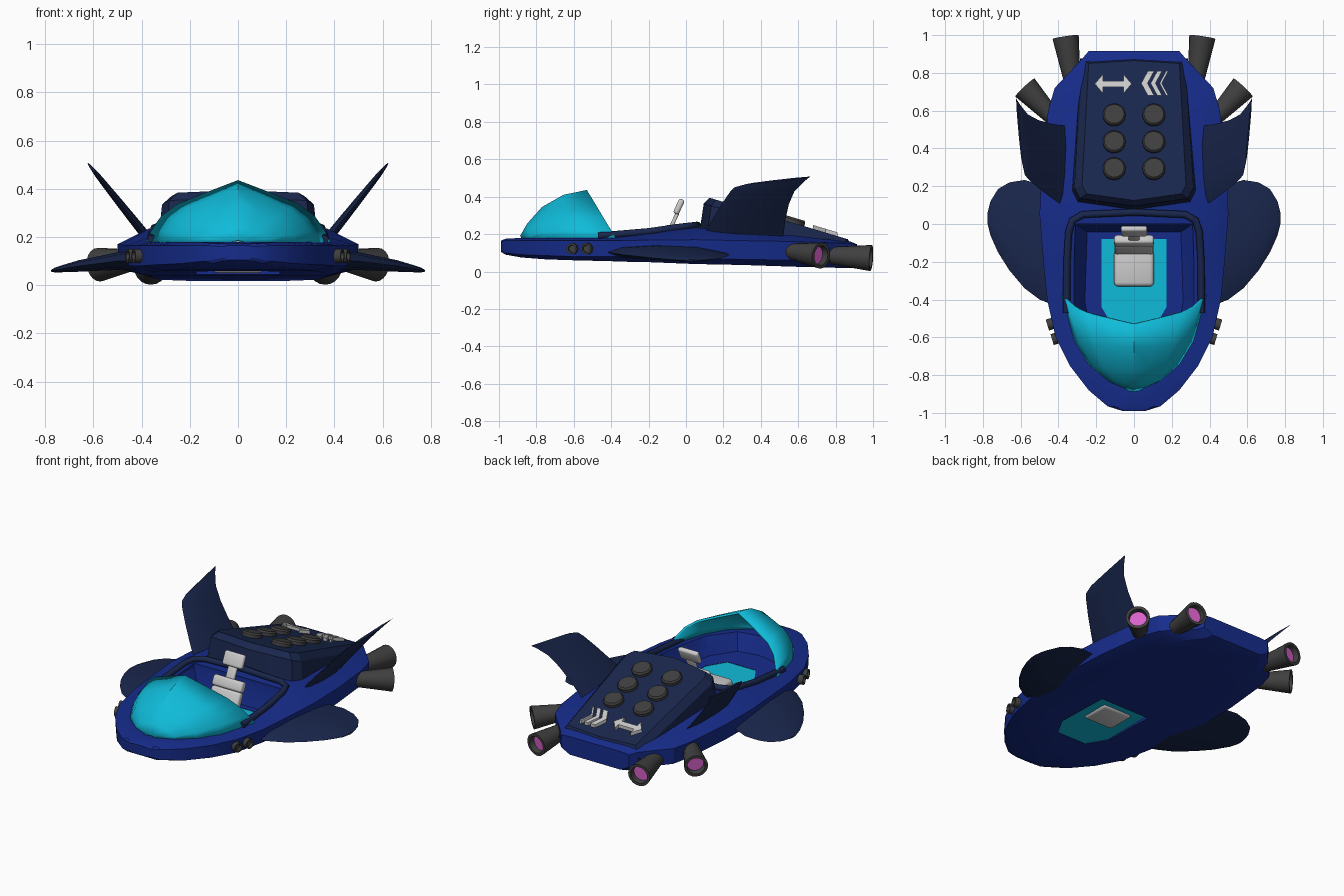
import bpy, bmesh, math
from mathutils import Vector, Matrix

if "Cube" in bpy.data.objects:
    bpy.data.objects.remove(bpy.data.objects["Cube"])


def material(name, rgb):
    m = bpy.data.materials.new(name)
    m.diffuse_color = (*rgb, 1)
    m.use_nodes = True
    m.node_tree.nodes["Principled BSDF"].inputs["Base Color"].default_value = m.diffuse_color
    return m


BLUE = material("hull_blue", (0.008, 0.025, 0.26))
NAVY = material("navy", (0.010, 0.020, 0.075))
TEAL = material("teal_glass", (0.005, 0.50, 0.70))
DARK = material("dark_grey", (0.05, 0.05, 0.05))
PINK = material("glow_pink", (0.70, 0.12, 0.60))


def finish(name, bm, mat=None, angle=30):
    bmesh.ops.recalc_face_normals(bm, faces=bm.faces)
    me = bpy.data.meshes.new(name)
    bm.to_mesh(me)
    bm.free()
    ob = bpy.data.objects.new(name, me)
    bpy.context.collection.objects.link(ob)
    if mat:
        me.materials.append(mat)
    smooth(ob, angle)
    return ob


def smooth(ob, angle=30):
    bpy.ops.object.select_all(action='DESELECT')
    ob.select_set(True)
    bpy.context.view_layer.objects.active = ob
    bpy.ops.object.shade_smooth_by_angle(angle=math.radians(angle))


def loft(name, rings, mat=None, angle=30, caps=True, closed=True):
    bm = bmesh.new()
    vs = [[bm.verts.new(p) for p in r] for r in rings]
    n = len(vs[0])
    for a, b in zip(vs, vs[1:]):
        for i in range(n if closed else n - 1):
            j = (i + 1) % n
            bm.faces.new((a[i], a[j], b[j], b[i]))
    if caps:
        bm.faces.new(vs[0])
        bm.faces.new(vs[-1])
    return finish(name, bm, mat, angle)


def lathe(name, origin, axis, profile, mat, n=20):
    q = Vector(axis).to_track_quat('Z', 'Y')
    rings = [[Vector(origin) + q @ Vector((r * math.cos(2 * math.pi * k / n),
                                           r * math.sin(2 * math.pi * k / n), h))
              for k in range(n)] for r, h in profile]
    return loft(name, rings, mat, 35)


def mirrored(half):
    """Close a half outline (x >= 0) by mirroring it over x = 0."""
    return half + [(-x, y) for x, y in reversed(half) if x > 0]


def lens(front, rear, off):
    f, r, o = Vector(front), Vector(rear), Vector(off)
    a, b, c = f.lerp(r, .12), f.lerp(r, .4), f.lerp(r, .75)
    return [f, a + o * .7, b + o, c + o * .8, r, c - o * .8, b - o, a - o * .7]


def box(name, centre, size, tilt=0, bevel=.015):
    bm = bmesh.new()
    bmesh.ops.create_cube(bm, size=1)
    bmesh.ops.scale(bm, vec=size, verts=bm.verts)
    bmesh.ops.bevel(bm, geom=bm.edges[:], offset=bevel, segments=3, profile=.5, affect='EDGES')
    bm.transform(Matrix.Translation(centre) @ Matrix.Rotation(math.radians(tilt), 4, 'X'))
    return finish(name, bm)


# Hull: y, half width, deck z, upper edge z, lower edge z, belly z
stations = [(-.99, .06, .165, .160, .115, .105), (-.965, .14, .175, .165, .10, .09),
            (-.88, .24, .18, .165, .09, .075), (-.75, .34, .18, .165, .085, .065),
            (-.6, .415, .18, .165, .08, .06), (-.4, .46, .185, .165, .08, .055),
            (-.2, .48, .205, .168, .075, .05), (.05, .50, .235, .17, .07, .04),
            (.3, .49, .215, .165, .065, .035), (.6, .455, .19, .16, .06, .025),
            (.72, .42, .175, .155, .055, .022), (.88, .27, .16, .15, .05, .018),
            (.915, .24, .145, .14, .06, .03)]
rings = []
for y, w, zt, zu, zl, zb in stations:
    half = [(0, zt), (.74 * w, zt), (w, zu), (.985 * w, zl), (.74 * w, zb), (0, zb)]
    rings.append([(x, y, z) for x, z in half] + [(-x, y, z) for x, z in half[-2:0:-1]])
hull = loft("hull", rings, BLUE, 25)

# Cockpit well and floor window openings
well = mirrored([(0, .0), (.31, .0), (.325, -.42), (.29, -.6), (.17, -.76), (0, -.79)])
pane = mirrored([(0, -.08), (.172, -.08), (.172, -.44), (.10, -.56), (0, -.56)])
cutters = [loft("well_cutter", [[(x * .8, (y + .35) * .88 - .35, .078) for x, y in well],
                                [(x, y, .20) for x, y in well],
                                [(x, y, .40) for x, y in well]]),
           loft("pane_cutter", [[(x, y, z) for x, y in pane] for z in (-.1, .15)])]
for c in cutters:
    c.hide_render = True
    m = hull.modifiers.new("cut", 'BOOLEAN')
    m.operation, m.object, m.solver = 'DIFFERENCE', c, 'EXACT'
    bpy.context.view_layer.objects.active = hull
    bpy.ops.object.modifier_apply(modifier=m.name)
    bpy.data.objects.remove(c)
smooth(hull, 25)
loft("floor_window", [[(x, y, z) for x, y in pane] for z in (.062, .076)], TEAL)

# Padded cockpit rim
path = [(.357, -.47, .19), (.355, -.2, .213), (.345, -.04, .236), (.325, .02, .243),
        (.27, .05, .246), (0, .062, .248)]
path += [(-x, y, z) for x, y, z in path[-2::-1]]
cu = bpy.data.curves.new("cockpit_rim", 'CURVE')
cu.dimensions, cu.bevel_depth, cu.bevel_resolution, cu.use_fill_caps = '3D', .019, 2, True
sp = cu.splines.new('POLY')
sp.points.add(len(path) - 1)
for p, co in zip(sp.points, path):
    p.co = (*co, 1)
rim = bpy.data.objects.new("cockpit_rim", cu)
bpy.context.collection.objects.link(rim)
cu.materials.append(NAVY)
bpy.ops.object.select_all(action='DESELECT')
rim.select_set(True)
bpy.context.view_layer.objects.active = rim
bpy.ops.object.convert(target='MESH')

# Canopy: arcs from base points up to the crown line; base x, base y, crown y, crown z
arcs = [(.03, -.88, -.887, .19), (.14, -.83, -.85, .255), (.24, -.745, -.77, .345),
        (.315, -.62, -.655, .41), (.385, -.375, -.53, .436)]
bend = [(1, 0), (.93, .2), (.83, .42), (.66, .61), (.35, .8), (0, 1)]
bend += [(-s, f) for s, f in bend[-2::-1]]
canopy = loft("canopy", [[(bx * s, by + (cy - by) * f, .178 + (cz - .178) * f) for s, f in bend]
                         for bx, by, cy, cz in arcs], TEAL, 40, caps=False, closed=False)
m = canopy.modifiers.new("thickness", 'SOLIDIFY')
m.thickness, m.offset = .014, -1
bpy.context.view_layer.objects.active = canopy
bpy.ops.object.modifier_apply(modifier=m.name)


# Rear engine housing with a sloping top
def slope(y):
    return .39 - .3 * (y - .14)


foot = mirrored([(0, .055), (.31, .10), (.34, .16), (.285, .875), (0, .895)])
shoulder = mirrored([(0, .095), (.285, .135), (.315, .19), (.27, .87), (0, .888)])
top = mirrored([(0, .125), (.25, .16), (.275, .205), (.24, .85), (0, .865)])
loft("engine_housing", [[(x, y, .10) for x, y in foot],
                        [(x, y, slope(y) - .04) for x, y in shoulder],
                        [(x, y, slope(y)) for x, y in top]], NAVY, 20)

# Round vents on the housing
for x in (-.105, .105):
    for y in (.29, .432, .575):
        lathe("vent", (x, y, slope(y)), (0, .287, .958),
              [(.06, -.01), (.06, .018), (.052, .028)], DARK)


# Raised deck markings
def marking(name, pts):
    loft(name, [[(x, y, slope(y) + d) for x, y in pts] for d in (-.005, .02)])


a = [(-.208, 0), (-.165, .05), (-.165, .016), (-.055, .016), (-.055, .05), (-.012, 0)]
marking("double_arrow", [(x, .742 + d) for x, d in a + [(x, -d) for x, d in a[-2:0:-1]]])
for x, w in ((.038, .034), (.088, .026), (.135, .012)):
    marking("chevron", [(x, .745), (x + .035, .81), (x + .035 + w, .81), (x + w, .745),
                        (x + .035 + w, .68), (x + .035, .68)])

# Seat
box("seat_cushion", (0, -.235, .082), (.21, .19, .062), 0, .02)
box("seat_back_lower", (0, -.125, .135), (.205, .045, .11), -25)
box("seat_back_upper", (0, -.09, .215), (.21, .05, .065), -25)
box("headrest_post", (0, -.063, .275), (.06, .02, .09), -25, .006)
box("headrest", (0, -.038, .347), (.14, .032, .085), -25, .013)

# Paired parts: fins, wings, thrusters, front lamps
fin = [(.08, .165, .52, .18, .02), (.13, .26, .53, .27, .018), (.19, .36, .55, .36, .015),
       (.235, .425, .58, .43, .012), (.26, .45, .63, .48, .010), (.32, .467, .665, .508, .006)]
wing = [(.40, -.44, .19, .105, .042), (.50, -.40, .21, .10, .037), (.58, -.34, .233, .09, .03),
        (.66, -.245, .22, .08, .024), (.72, -.15, .185, .07, .016), (.76, -.06, .12, .063, .01),
        (.775, .0, .06, .06, .004)]
for s in (1, -1):
    loft("tail_fin", [lens((s * (.37 + (zf - .19) * .8), yf, zf), (s * (.37 + (zr - .19) * .8), yr, zr),
                           (s * .78 * t, 0, -.62 * t)) for yf, zf, yr, zr, t in fin], NAVY, 40)
    loft("side_wing", [lens((s * x, yf, z), (s * x, yr, z), (0, 0, t))
                       for x, yf, yr, z, t in wing], NAVY, 40)
    for p, q in (((.325, .74, .088), (.362, .99, .072)), ((.42, .555, .108), (.577, .722, .085))):
        p, q = Vector((s * p[0], *p[1:])), Vector((s * q[0], *q[1:]))
        L = (q - p).length
        lathe("thruster", p, q - p, [(.042, 0), (.07, L), (.053, L), (.048, L - .05)], DARK)
        lathe("thruster_glow", p, q - p, [(.052, L - .045), (.052, L - .035)], PINK)
    for x, y in ((.40, -.602), (.425, -.525)):
        lathe("front_lamp", (s * x, y, .122), (s * 1, -.3, 0),
              [(.03, -.02), (.03, .035), (.02, .035), (.018, .02)], DARK, 14)
